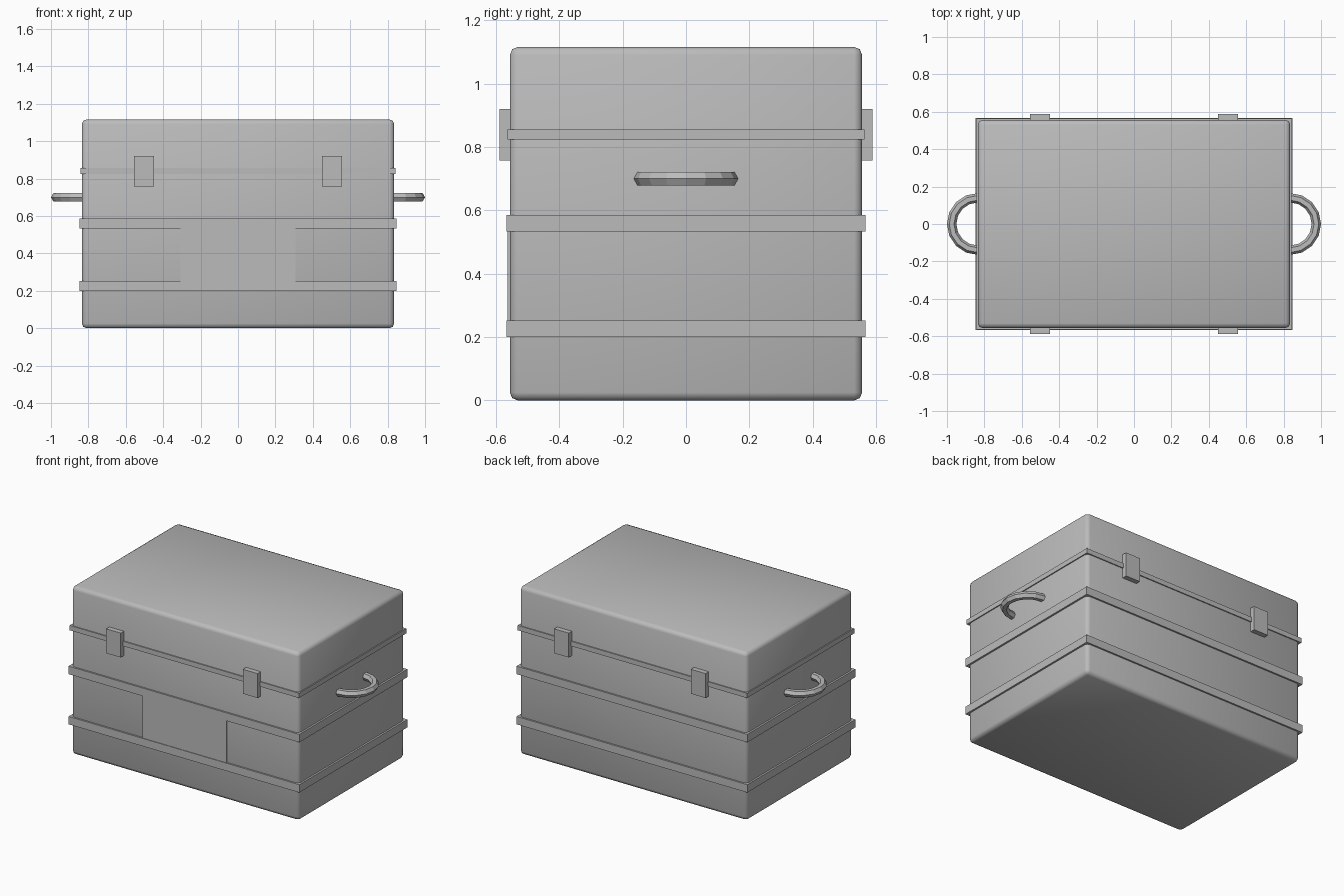
import bpy, math

if "Cube" in bpy.data.objects:
    bpy.data.objects.remove(bpy.data.objects["Cube"])

grey = bpy.data.materials.new("plain grey")
grey.diffuse_color = (0.5, 0.5, 0.5, 1)
grey.use_nodes = True
grey.node_tree.nodes["Principled BSDF"].inputs["Base Color"].default_value = grey.diffuse_color


def box(name, x, y, z):
    """Box from (min, max) ranges on each axis."""
    size = [r[1] - r[0] for r in (x, y, z)]
    mid = [(r[0] + r[1]) / 2 for r in (x, y, z)]
    bpy.ops.mesh.primitive_cube_add(size=1, location=mid)
    ob = bpy.context.object
    ob.name = name
    ob.scale = size
    bpy.ops.object.transform_apply(location=False, rotation=False, scale=True)
    ob.data.materials.append(grey)
    return ob


# Main case with softly rounded edges
case = box("case", (-0.835, 0.835), (-0.556, 0.556), (0, 1.116))
bevel = case.modifiers.new("round edges", 'BEVEL')
bevel.width = 0.025
bevel.segments = 2
bpy.ops.object.shade_smooth()

# Reinforcing bands and the thinner lid rim
for name, hx, hy, z in (("lower_band", 0.847, 0.567, (0.2, 0.252)),
                        ("upper_band", 0.847, 0.567, (0.533, 0.586)),
                        ("lid_rim", 0.842, 0.563, (0.824, 0.856))):
    box(name, (-hx, hx), (-hy, hy), z)

# Thin plate in the middle of the front
box("front_plate", (-0.308, 0.308), (-0.563, -0.554), (0.24, 0.545))

# Latches on front and back
for sy, face in ((-1, "front"), (1, "back")):
    for sx, side in ((-1, "left"), (1, "right")):
        box(f"{face}_{side}_latch",
            sorted((sx * 0.449, sx * 0.556)),
            sorted((sy * 0.545, sy * 0.589)), (0.758, 0.92))

# Ring handles, half sunk into the ends
for sx, side in ((-1, "left"), (1, "right")):
    bpy.ops.mesh.primitive_torus_add(
        major_segments=16, minor_segments=6, major_radius=0.14,
        minor_radius=0.025, location=(sx * 0.835, 0, 0.7))
    handle = bpy.context.object
    handle.name = f"{side}_handle"
    handle.data.materials.append(grey)
